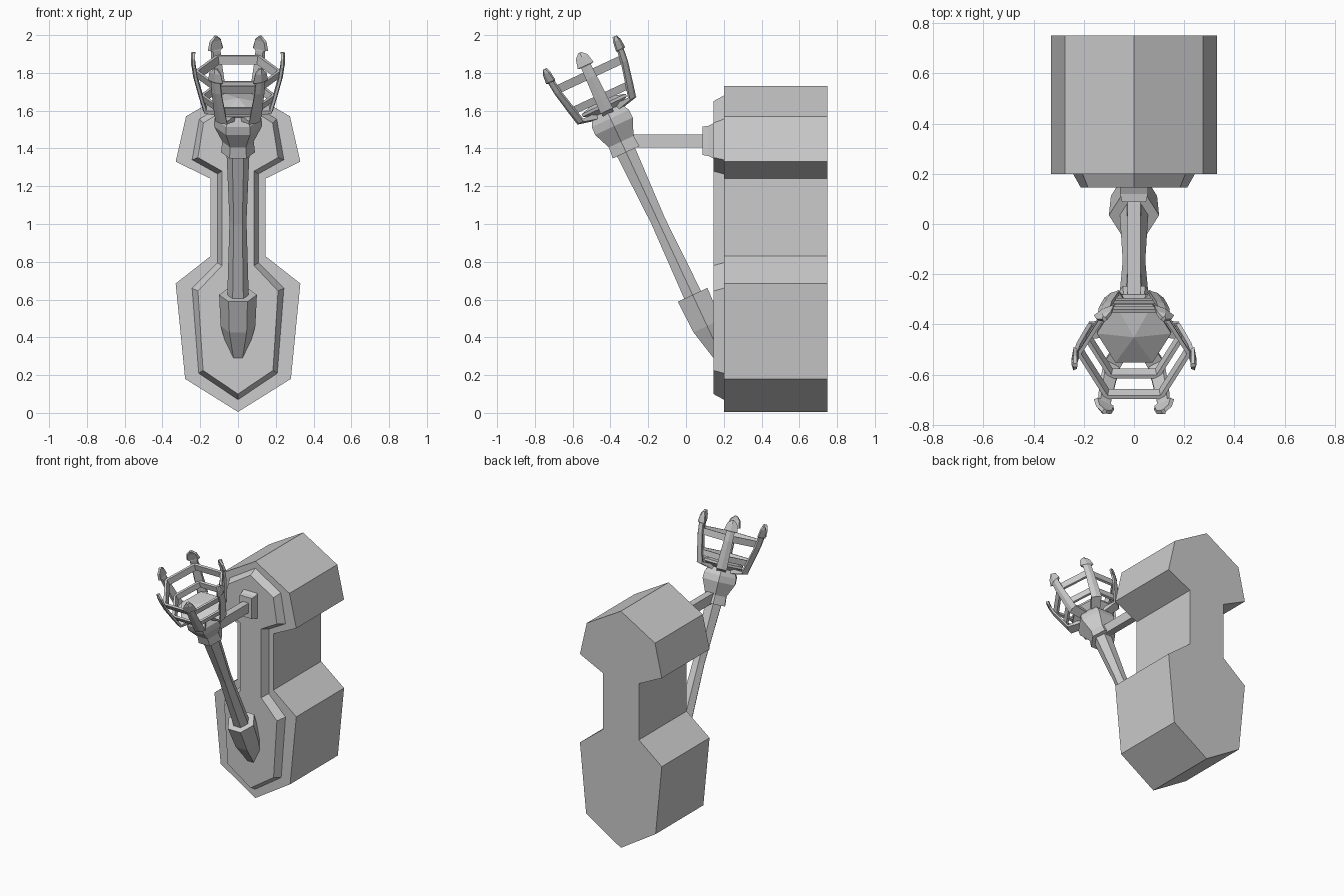
import bpy, bmesh, math
from mathutils import Matrix, Vector

if "Cube" in bpy.data.objects:
    bpy.data.objects.remove(bpy.data.objects["Cube"])

# tilted torch frame: local z runs along the torch, t = 0 at the holder rim
TORCH = Matrix.Translation((0, 0.035, 0.625)) @ Matrix.Rotation(math.radians(25), 4, 'X')


def finish(name, bm, matrix=None):
    if matrix is not None:
        bm.transform(matrix)
    bmesh.ops.recalc_face_normals(bm, faces=bm.faces)
    me = bpy.data.meshes.new(name)
    bm.to_mesh(me)
    bm.free()
    ob = bpy.data.objects.new(name, me)
    bpy.context.collection.objects.link(ob)
    return ob


def loft(bm, loops, caps=True, closed=False):
    rows = [[bm.verts.new(p) for p in loop] for loop in loops]
    pairs = list(zip(rows, rows[1:])) + ([(rows[-1], rows[0])] if closed else [])
    for a, b in pairs:
        n = len(a)
        for i in range(n):
            j = (i + 1) % n
            bm.faces.new((a[i], a[j], b[j], b[i]))
    if caps and not closed:
        bm.faces.new(rows[0])
        bm.faces.new(rows[-1])


def hexagon(t, r):
    return [(r * math.cos(k * math.pi / 3), r * math.sin(k * math.pi / 3), t) for k in range(6)]


def hex_part(name, profile, closed=False):
    bm = bmesh.new()
    loft(bm, [hexagon(t, r) for t, r in profile], closed=closed)
    return finish(name, bm, TORCH)


def mirrored(half, y):
    # half outline runs bottom to top, both ends on x = 0
    pts = half + [(-x, z) for x, z in half[-2:0:-1]]
    return [(x, y, z) for x, z in pts]


def rect(y, hx, hz, z=1.44):
    return [(-hx, y, z - hz), (hx, y, z - hz), (hx, y, z + hz), (-hx, y, z + hz)]


# wall block
wall = [(0, 0.005), (0.28, 0.18), (0.33, 0.685), (0.145, 0.83),
        (0.145, 1.24), (0.33, 1.33), (0.275, 1.57), (0, 1.73)]
bm = bmesh.new()
loft(bm, [mirrored(wall, 0.75), mirrored(wall, 0.20)])
finish("wall_block", bm)

# raised bevelled plate
base = [(0, 0.07), (0.208, 0.21), (0.243, 0.66), (0.108, 0.795),
        (0.108, 1.265), (0.243, 1.34), (0.205, 1.555), (0, 1.68)]
face = [(0, 0.10), (0.185, 0.225), (0.212, 0.645), (0.085, 0.78),
        (0.085, 1.28), (0.212, 1.352), (0.183, 1.535), (0, 1.65)]
bm = bmesh.new()
loft(bm, [mirrored(base, 0.21), mirrored(base, 0.20), mirrored(face, 0.145)])
finish("back_plate", bm)

# support arm and its wall mount
bm = bmesh.new()
loft(bm, [rect(0.15, 0.055, 0.095), rect(0.12, 0.055, 0.08), rect(0.088, 0.048, 0.075)])
finish("arm_mount", bm)
bm = bmesh.new()
loft(bm, [rect(0.10, 0.025, 0.035), rect(-0.29, 0.025, 0.035)])
finish("support_arm", bm)

# torch body
hex_part("holder", [(-0.36, 0.045), (-0.182, 0.092), (0, 0.10)])
hex_part("shaft", [(-0.05, 0.058), (0.43, 0.045), (0.86, 0.062)])
hex_part("cup", [(0.833, 0.09), (0.895, 0.083), (0.905, 0.088), (0.985, 0.127),
                 (1.03, 0.125), (1.08, 0.095)])

# coal bed inside the basket
hex_part("coal_bed", [(1.07, 0.09), (1.10, 0.148), (1.115, 0.148), (1.15, 0.004)])

# basket rings
for name, t, r, h in (("lower_ring", 1.13, 0.188, 0.04), ("upper_ring", 1.265, 0.218, 0.045)):
    hex_part(name, [(t, r - 0.018), (t, r), (t + h, r + 0.01), (t + h, r - 0.008)], closed=True)

# six basket prongs with pointed heads: (t, outer radius, half width)
sections = [(1.075, 0.185, 0.036), (1.15, 0.206, 0.034), (1.27, 0.237, 0.03),
            (1.335, 0.246, 0.028), (1.34, 0.248, 0.046), (1.39, 0.25, 0.034), (1.415, 0.248, 0.008)]
bm = bmesh.new()
for k in range(6):
    rot = Matrix.Rotation(k * math.pi / 3, 3, 'Z')
    loops = [[rot @ Vector(p) for p in ((r - 0.022, -w * 0.8, t), (r - 0.008, -w, t), (r, 0, t),
                                        (r - 0.008, w, t), (r - 0.022, w * 0.8, t))]
             for t, r, w in sections]
    loft(bm, loops)
    # foot joining the prong to the cup
    foot = [[rot @ Vector((r, y, z)) for y, z in ((-w, 1.055 + d), (w, 1.055 + d), (w, 1.09), (-w, 1.09))]
            for r, w, d in ((0.085, 0.03, 0.0), (0.18, 0.034, 0.02))]
    loft(bm, foot)
finish("basket_prongs", bm, TORCH)
